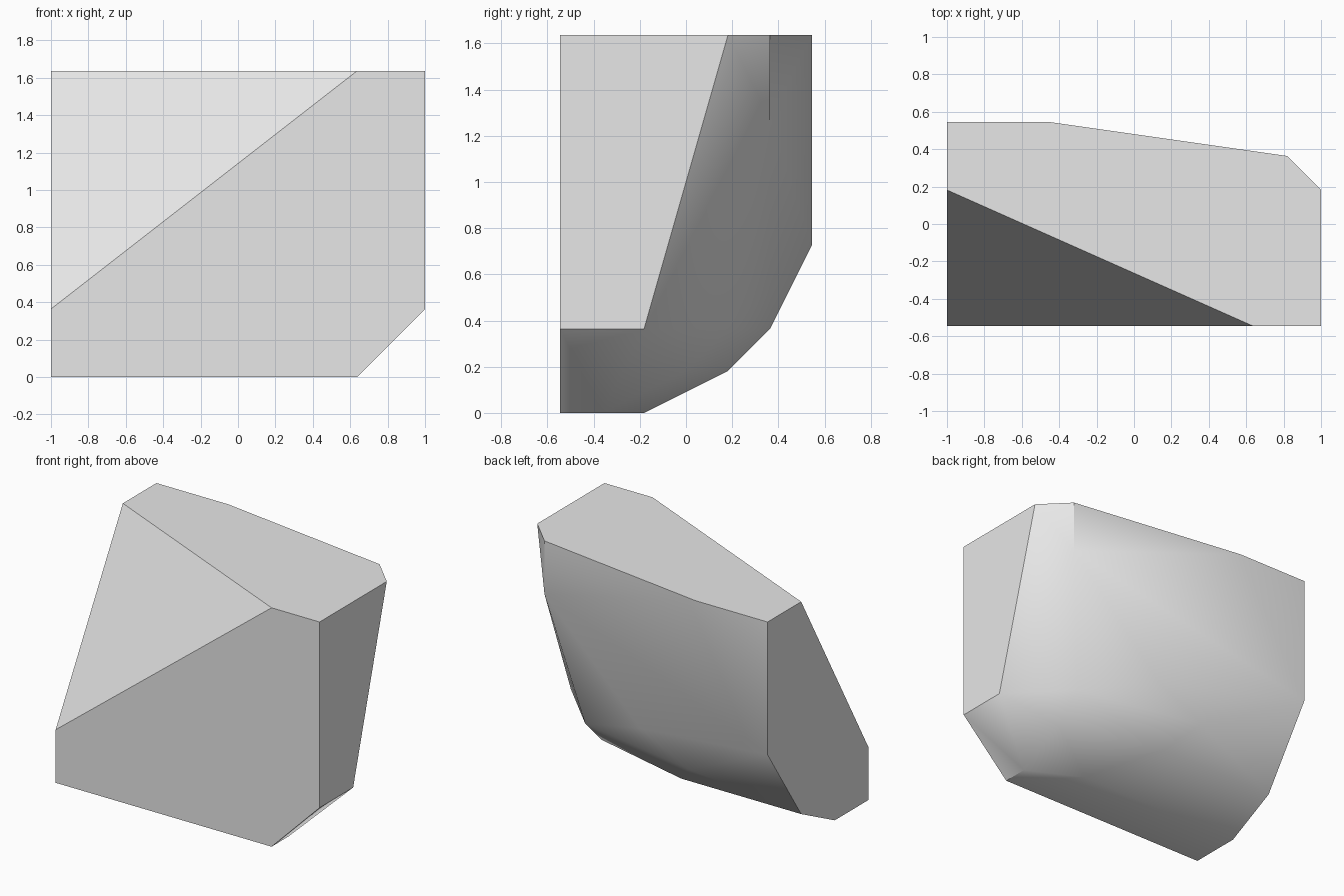
import bpy
import bmesh
from math import radians
from mathutils import Vector

default_cube = bpy.data.objects.get("Cube")
if default_cube:
    bpy.data.objects.remove(default_cube, do_unlink=True)

# Everything snaps to a small lattice: 11 wide, 6 deep, 9 tall
UNIT = 2 / 11
ORIGIN = Vector((5.5, 3, 0))


def on_grid(x, y, z):
    """Turn a lattice corner into a centred position."""
    return (Vector((x, y, z)) - ORIGIN) * UNIT


def make_material(name, value):
    colour = (value, value, value, 1)
    material = bpy.data.materials.new(name)
    material.use_nodes = True
    material.diffuse_color = colour
    shader = material.node_tree.nodes["Principled BSDF"]
    shader.inputs["Base Color"].default_value = colour
    return material


def make_boulder(name, corners, material):
    """Wrap the corners in a convex skin and merge its flat regions."""
    bm = bmesh.new()
    for corner in corners:
        bm.verts.new(on_grid(*corner))
    hull = bmesh.ops.convex_hull(bm, input=bm.verts)
    unused = [v for v in hull["geom_interior"] if isinstance(v, bmesh.types.BMVert)]
    bmesh.ops.delete(bm, geom=unused, context="VERTS")
    bmesh.ops.dissolve_limit(bm, angle_limit=radians(0.5),
                             verts=bm.verts, edges=bm.edges)
    bmesh.ops.recalc_face_normals(bm, faces=bm.faces)

    mesh = bpy.data.meshes.new(name)
    bm.to_mesh(mesh)
    bm.free()
    mesh.materials.append(material)
    boulder = bpy.data.objects.new(name, mesh)
    bpy.context.collection.objects.link(boulder)

    # Smooth back, crisp cut planes
    bpy.ops.object.select_all(action="DESELECT")
    boulder.select_set(True)
    bpy.context.view_layer.objects.active = boulder
    bpy.ops.object.shade_smooth_by_angle(angle=radians(30))
    return boulder


# Flat top outline
top = [(x, y, 9) for x, y in
       ((9, 0), (11, 0), (11, 4), (10, 5), (3, 6), (0, 6), (0, 4))]
# Flat base outline
base = [(x, y, 0) for x, y in ((0, 0), (9, 0), (9, 1), (7, 2), (0, 2))]
# Remaining corners of the two flat ends
low_x_end = [(0, y, z) for y, z in ((0, 2), (6, 4), (4, 1))]
high_x_end = [(11, y, 2) for y in (0, 2)]
# Rounded back and underside
back = [(10, 5, 7), (6, 5, 3), (4, 5, 2), (9, 4, 2), (5, 4, 1), (9, 3, 1)]

stone = make_material("plain grey stone", 0.8)
make_boulder("boulder", top + base + low_x_end + high_x_end + back, stone)
